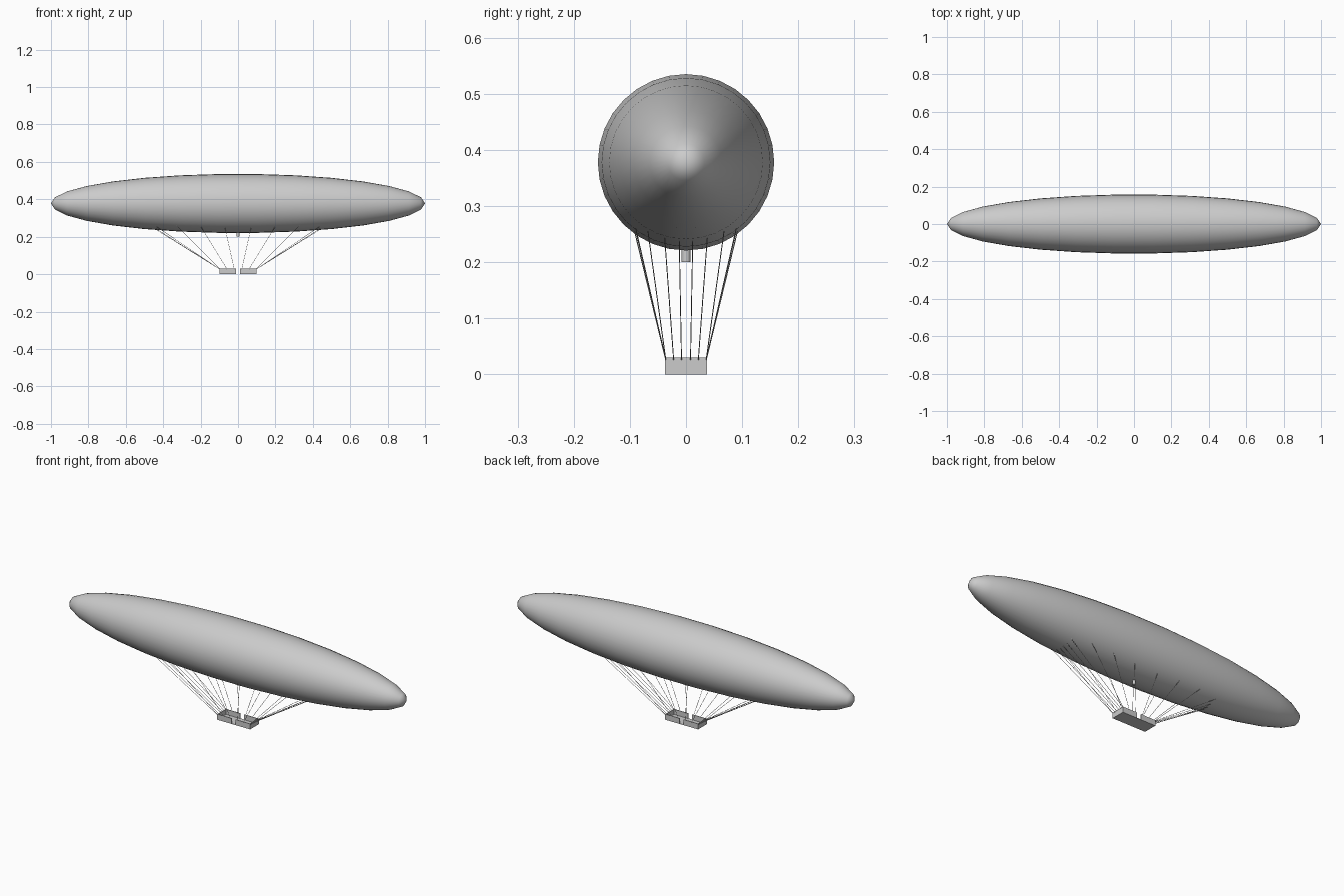
import bpy, bmesh, math
from mathutils import Vector, Matrix

if "Cube" in bpy.data.objects:
    bpy.data.objects.remove(bpy.data.objects["Cube"])

R, ZC = 0.158, 0.378           # envelope radius and axis height
HX, HY, RIM = 0.098, 0.037, 0.03  # basket half sizes and rim height


def finish(bm, name, smooth=False):
    bmesh.ops.recalc_face_normals(bm, faces=bm.faces)
    me = bpy.data.meshes.new(name)
    bm.to_mesh(me)
    bm.free()
    ob = bpy.data.objects.new(name, me)
    bpy.context.collection.objects.link(ob)
    for p in me.polygons:
        p.use_smooth = smooth
    return ob


def add_box(bm, x0, x1, y0, y1, z0, z1):
    m = Matrix.Translation(((x0 + x1) / 2, (y0 + y1) / 2, (z0 + z1) / 2))
    m = m @ Matrix.Diagonal((x1 - x0, y1 - y0, z1 - z0, 1))
    bmesh.ops.create_cube(bm, size=1, matrix=m)


def add_rod(bm, a, b, r, sides):
    a, b = Vector(a), Vector(b)
    d = b - a
    m = Matrix.Translation((a + b) / 2) @ d.to_track_quat('Z', 'Y').to_matrix().to_4x4()
    bmesh.ops.create_cone(bm, cap_ends=True, segments=sides, radius1=r, radius2=r,
                          depth=d.length, matrix=m)


def belly(x, y):
    # point on the underside of the envelope
    r2 = R * R * (1 - x * x) - y * y
    return (x, y, ZC - math.sqrt(r2) + 0.003)


# Gas envelope: stretched sphere with its poles along x
bm = bmesh.new()
m = (Matrix.Translation((0, 0, ZC)) @ Matrix.Diagonal((1, R, R, 1))
     @ Matrix.Rotation(math.pi / 2, 4, 'Y'))
bmesh.ops.create_uvsphere(bm, u_segments=32, v_segments=15, radius=1, matrix=m)
finish(bm, "envelope", True)

# Filling neck under the belly
bm = bmesh.new()
add_rod(bm, (0, 0, 0.2), (0, 0, 0.235), 0.008, 16)
neck = finish(bm, "filling_neck", True)
bpy.context.view_layer.objects.active = neck
neck.select_set(True)
bpy.ops.object.shade_smooth_by_angle()

# Open basket: floor, end walls, and side walls split by a doorway
bm = bmesh.new()
t, gap = 0.003, 0.012
add_box(bm, -HX, HX, -HY, HY, 0, 0.002)
for s in (-1, 1):
    xa, xb = sorted((s * HX, s * (HX - t)))
    add_box(bm, xa, xb, -HY, HY, 0, RIM)
    xc, xd = sorted((s * HX, s * gap))
    for q in (-1, 1):
        ya, yb = sorted((q * HY, q * (HY - t)))
        add_box(bm, xc, xd, ya, yb, 0, RIM)
finish(bm, "basket")

# Suspension ropes: along the sides and fanned from the two ends
bm = bmesh.new()
side = [(0.02, 0.07, 0.088), (0.058, 0.2, 0.092), (0.096, 0.33, 0.09)]
end = [(0.008, 0.012), (0.022, 0.038), (0.036, 0.068)]
for sx in (-1, 1):
    for sy in (-1, 1):
        for xb, xt, yt in side:
            add_rod(bm, (sx * xb, sy * (HY - 0.001), RIM - 0.004),
                    belly(sx * xt, sy * yt), 0.0009, 6)
        for yb, yt in end:
            add_rod(bm, (sx * (HX - 0.001), sy * yb, RIM - 0.004),
                    belly(sx * 0.44, sy * yt), 0.0009, 6)
finish(bm, "ropes")
